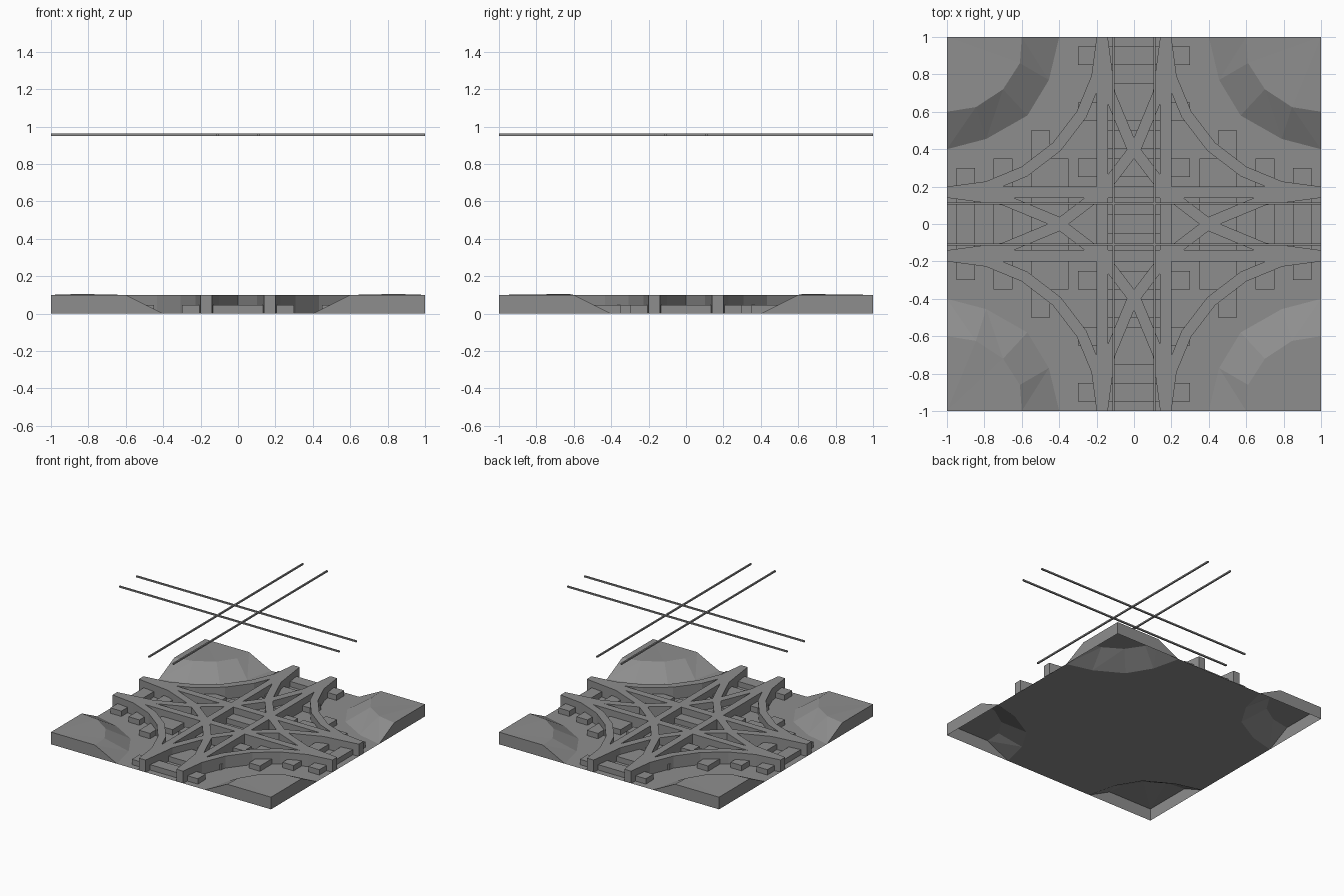
import bpy, bmesh
from math import sin, cos, radians

cube = bpy.data.objects.get("Cube")
if cube:
    bpy.data.objects.remove(cube)

grey = bpy.data.materials.new("mid_grey")
grey.use_nodes = True
COLOUR = (0.27, 0.27, 0.27, 1)
grey.diffuse_color = COLOUR
grey.node_tree.nodes["Principled BSDF"].inputs["Base Color"].default_value = COLOUR

QUADRANTS = [(1, 1), (-1, 1), (-1, -1), (1, -1)]
RAIL_IN, RAIL_OUT, RAIL_TOP = 0.14, 0.20, 0.10
TIE_TOP = 0.045


def finish(name, bm):
    bmesh.ops.remove_doubles(bm, verts=bm.verts, dist=0.0001)
    mesh = bpy.data.meshes.new(name)
    bm.to_mesh(mesh)
    bm.free()
    mesh.materials.append(grey)
    obj = bpy.data.objects.new(name, mesh)
    bpy.context.collection.objects.link(obj)
    return obj


def box(name, x0, x1, y0, y1, z0, z1):
    bm = bmesh.new()
    bmesh.ops.create_cube(bm, size=1)
    for v in bm.verts:
        v.co = ((x0 + x1) / 2 + v.co.x * (x1 - x0),
                (y0 + y1) / 2 + v.co.y * (y1 - y0),
                (z0 + z1) / 2 + v.co.z * (z1 - z0))
    return finish(name, bm)


def face(bm, points):
    return bm.faces.new([bm.verts.new(p) for p in points])


# Hollow corner mounds: foot line and crest line, for the +x +y corner
FOOT = [(0.4, 1), (0.455, 0.77), (0.57, 0.58), (0.79, 0.455), (1, 0.4)]
CREST = [(0.6, 1, 0.1), (0.61, 0.86, 0.1), (0.7, 0.72, 0.102),
         (0.845, 0.625, 0.105), (1, 0.6, 0.1)]


def mound(sx, sy):
    bm = bmesh.new()
    foot = [(sx * x, sy * y, 0) for x, y in FOOT]
    crest = [(sx * x, sy * y, z) for x, y, z in CREST]
    top, base = (sx, sy, 0.1), (sx, sy, 0)
    for i in range(4):
        face(bm, [foot[i], foot[i + 1], crest[i]])
        face(bm, [foot[i + 1], crest[i + 1], crest[i]])
        face(bm, [crest[i], crest[i + 1], top])
    for end in (0, 4):
        face(bm, [foot[end], crest[end], top, base])
    bmesh.ops.remove_doubles(bm, verts=bm.verts, dist=0.0001)
    bmesh.ops.recalc_face_normals(bm, faces=bm.faces)
    if sum(f.normal.z for f in bm.faces) < 0:
        bmesh.ops.reverse_faces(bm, faces=bm.faces)
    finish("corner_mound", bm)


# Flat ground, cut away under the mounds
outline = []
for sx, sy in QUADRANTS:
    pts = [(sx * x, sy * y, 0) for x, y in FOOT]
    outline += pts[::-1] if sx * sy > 0 else pts
    mound(sx, sy)
ground = bmesh.new()
face(ground, outline)
bmesh.ops.triangulate(ground, faces=ground.faces)
bmesh.ops.recalc_face_normals(ground, faces=ground.faces)
for f in ground.faces:
    if f.normal.z < 0:
        f.normal_flip()
finish("ground", ground)

# Straight rails and overhead wires, both directions
for s in (-1, 1):
    a, b = sorted((s * RAIL_IN, s * RAIL_OUT))
    box("rail_lengthways", a, b, -1, 1, 0.001, RAIL_TOP)
    box("rail_crossways", -1, 1, a, b, 0.001, RAIL_TOP)
    a, b = s * 0.11 - 0.006, s * 0.11 + 0.006
    box("wire_lengthways", a, b, -1, 1, 0.95, 0.962)
    box("wire_crossways", -1, 1, a, b, 0.95, 0.962)


# Curved rails sweep a quarter turn about each corner
def curved_rail(sx, sy, r0, r1, steps=6):
    bm = bmesh.new()
    rings = []
    for i in range(steps + 1):
        t = radians(90 * i / steps)
        rings.append([bm.verts.new((sx * (1 - r * cos(t)), sy * (1 - r * sin(t)), z))
                      for r, z in ((r0, 0.001), (r1, 0.001), (r1, RAIL_TOP), (r0, RAIL_TOP))])
    for p, q in zip(rings, rings[1:]):
        for k in range(4):
            n = (k + 1) % 4
            bm.faces.new((p[k], p[n], q[n], q[k]))
    bm.faces.new(rings[0])
    bm.faces.new(rings[-1])
    bmesh.ops.recalc_face_normals(bm, faces=bm.faces)
    finish("curved_rail", bm)


for sx, sy in QUADRANTS:
    curved_rail(sx, sy, 1 - RAIL_OUT, 1 - RAIL_IN)
    curved_rail(sx, sy, 1 + RAIL_IN, 1 + RAIL_OUT)

# Sleepers: position along the track and half length
for s in (-1, 1):
    for p, half in ((0.9, 0.3), (0.7, 0.35), (0.5, 0.5), (0.4, 0.35)):
        box("sleeper_crossways", s * p - 0.05, s * p + 0.05, -half, half, 0.001, TIE_TOP)
    for p, half in ((0.9, 0.3), (0.7, 0.17), (0.6, 0.3), (0.45, 0.17), (0.3, 0.3), (0.1, 0.17)):
        box("sleeper_lengthways", -half, half, s * p - 0.05, s * p + 0.05, 0.001, TIE_TOP)
